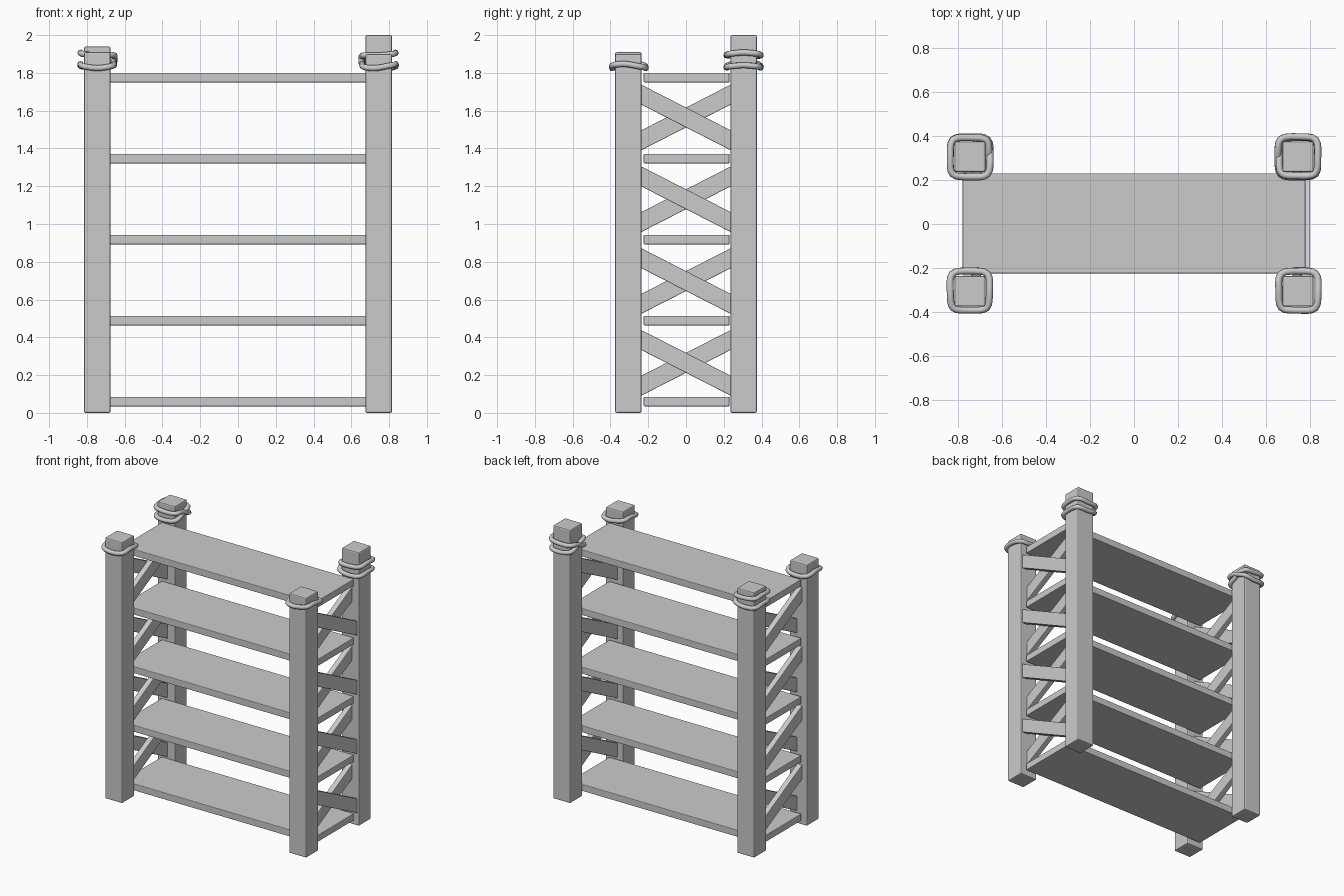
import bpy, math
from math import cos, sin, tanh, tau

if "Cube" in bpy.data.objects:
    bpy.data.objects.remove(bpy.data.objects["Cube"])


def box(name, loc, size, bevel, rot_x=0.0):
    bpy.ops.mesh.primitive_cube_add(size=1, location=loc)
    ob = bpy.context.object
    ob.name = name
    ob.scale = size
    bpy.ops.object.transform_apply(location=False, rotation=False, scale=True)
    ob.rotation_euler.x = rot_x
    m = ob.modifiers.new("soft_edges", 'BEVEL')
    m.width = bevel
    m.segments = 2
    return ob


def rope(name, cx, cy, z, turns, amp, phase):
    """Closed cord following a rounded square around a post."""
    cu = bpy.data.curves.new(name, 'CURVE')
    cu.dimensions = '3D'
    cu.bevel_depth = 0.016
    cu.bevel_resolution = 2
    n = 40 * turns
    sp = cu.splines.new('POLY')
    sp.points.add(n - 1)
    sp.use_cyclic_u = True
    for i in range(n):
        t = tau * turns * i / n
        c, s = cos(t), sin(t)
        r = 0.089 / (abs(c) ** 5 + abs(s) ** 5) ** 0.2
        r += 0.003 * sin(t / turns + phase)
        if turns == 1:
            dz = amp * cos(2 * t + phase)
        else:
            dz = amp * tanh(2.5 * cos(t / 2 + phase)) + 0.007 * cos(2 * t)
        sp.points[i].co = (cx + r * c, cy + r * s, z + dz, 1)
    tmp = bpy.data.objects.new(name, cu)
    bpy.context.collection.objects.link(tmp)
    bpy.context.view_layer.update()
    me = bpy.data.meshes.new_from_object(
        tmp.evaluated_get(bpy.context.evaluated_depsgraph_get()))
    bpy.data.objects.remove(tmp)
    for p in me.polygons:
        p.use_smooth = True
    bpy.context.collection.objects.link(bpy.data.objects.new(name, me))


# Corner posts of uneven height, each bound with rope near the top
posts = [
    ("front_left", -0.745, -0.305, 1.91, 1, 0.0),
    ("front_right", 0.745, -0.305, 1.90, 1, 0.6),
    ("back_left", -0.745, 0.305, 1.94, 2, 1.5),
    ("back_right", 0.745, 0.305, 2.00, 2, 0.0),
]
for name, x, y, h, turns, phase in posts:
    box(name + "_post", (x, y, h / 2), (0.14, 0.14, h), 0.008)
    if turns == 1:
        rope(name + "_rope", x, y, 1.836, 1, 0.011, phase)
    else:
        rope(name + "_rope", x, y, 1.867, 2, 0.034, phase)

# Shelf boards
PITCH = 0.4288
for i in range(5):
    box(f"shelf_{i + 1}", (0, 0.003, 0.06 + PITCH * i), (1.555, 0.454, 0.05), 0.004)

# Crossed braces at both ends, one pair per bay
ANGLE = math.atan(0.235 / 0.46)
for side, outer, inner in (("left", -0.755, -0.715), ("right", 0.78, 0.74)):
    for i in range(4):
        z = 0.265 + 0.433 * i
        box(f"{side}_outer_brace_{i + 1}", (outer, 0, z), (0.04, 0.58, 0.094), 0.004, -ANGLE)
        box(f"{side}_inner_brace_{i + 1}", (inner, 0, z), (0.04, 0.58, 0.094), 0.004, ANGLE)
